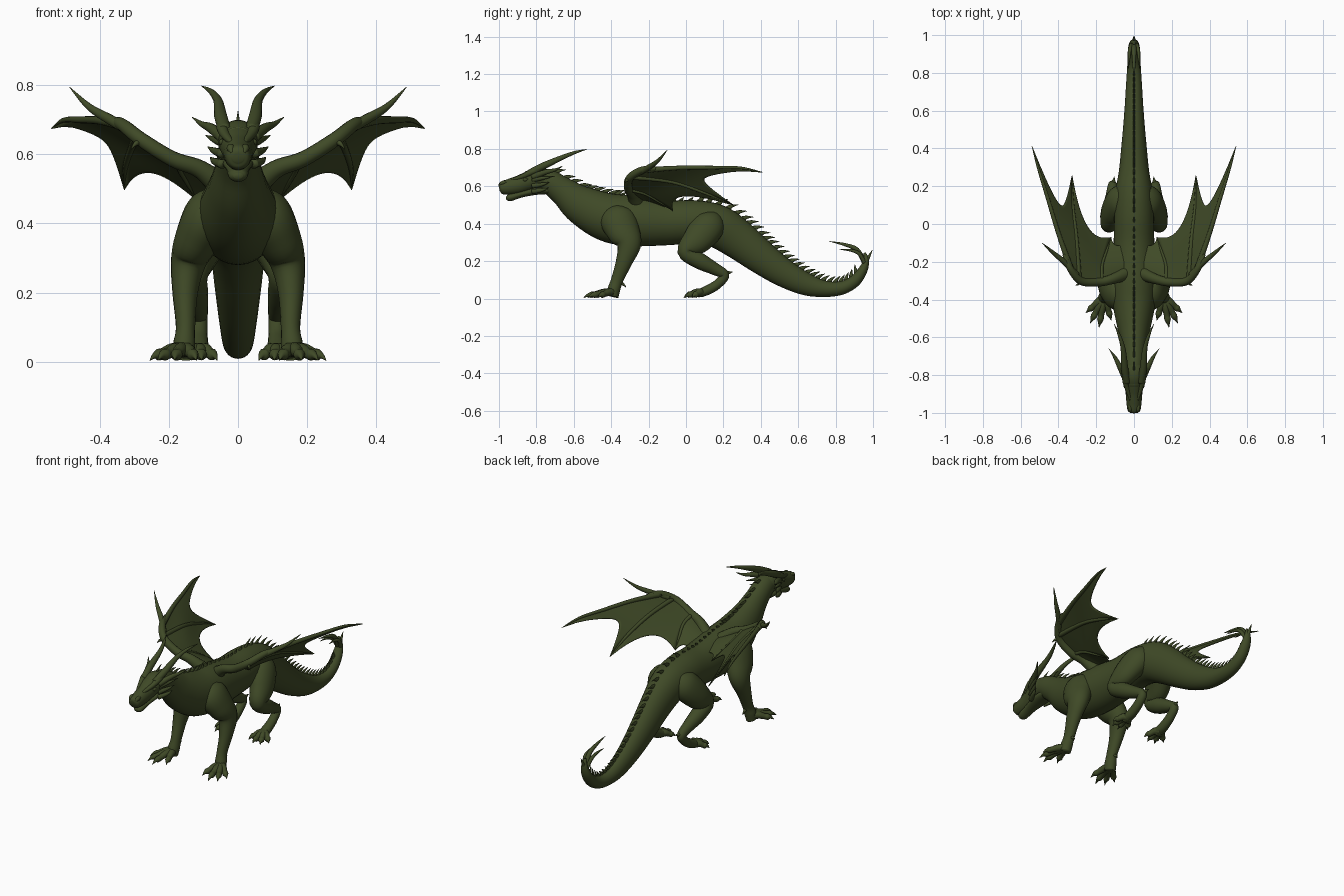
import bpy, bmesh, math
from mathutils import Vector

green = bpy.data.materials.new("dark moss green")
green.diffuse_color = (0.050, 0.068, 0.020, 1)


def spline(pts, steps=6):
    """Smooth curve through points; extra numbers (radii) are carried along."""
    p = [pts[0]] + list(pts) + [pts[-1]]
    out = []
    for i in range(1, len(p) - 2):
        for k in range(steps):
            t = k / steps
            out.append([0.5 * (2 * b + (c - a) * t + (2 * a - 5 * b + 4 * c - d) * t * t
                               + (3 * b - a - 3 * c + d) * t ** 3)
                        for a, b, c, d in zip(p[i - 1], p[i], p[i + 1], p[i + 2])])
    return out + [list(pts[-1])]


def tube(bm, pts, sides=14, ref=(1, 0, 0), steps=6):
    """Sweep an ellipse along points (x, y, z, side radius[, other radius])."""
    path = spline([tuple(q) if len(q) == 5 else tuple(q) + (q[3],) for q in pts], steps)
    pos = [Vector(q[:3]) for q in path]
    s = Vector(ref)
    prev = None
    for i, q in enumerate(path):
        t = (pos[min(i + 1, len(pos) - 1)] - pos[max(i - 1, 0)]).normalized()
        s = (s - t * s.dot(t)).normalized()
        n = t.cross(s)
        rw, rh = max(q[3], .0008), max(q[4], .0008)
        ring = []
        for k in range(sides):
            a = 2 * math.pi * k / sides
            ring.append(bm.verts.new(pos[i] + s * (rw * math.cos(a)) + n * (rh * math.sin(a))))
        if prev:
            for k in range(sides):
                j = (k + 1) % sides
                bm.faces.new((prev[k], prev[j], ring[j], ring[k]))
        else:
            bm.faces.new(ring)
        prev = ring
    bm.faces.new(prev)


def finish(bm, name, mirror=False, thick=0):
    bmesh.ops.recalc_face_normals(bm, faces=bm.faces)
    for f in bm.faces:
        f.smooth = True
    me = bpy.data.meshes.new(name)
    bm.to_mesh(me)
    bm.free()
    me.materials.append(green)
    ob = bpy.data.objects.new(name, me)
    bpy.context.collection.objects.link(ob)
    if thick:
        mod = ob.modifiers.new("thickness", 'SOLIDIFY')
        mod.thickness, mod.offset = thick, 0
    if mirror:
        mod = ob.modifiers.new("mirror", 'MIRROR')
        mod.use_mirror_merge = False
    return ob


def part(name, tubes, mirror=False, **kw):
    bm = bmesh.new()
    for pts in tubes:
        tube(bm, pts, **kw)
    return finish(bm, name, mirror)


# Neck, trunk and tail in one loft: y, z, half width, half height
trunk = [(-.86, .635, .045, .045), (-.75, .632, .055, .062), (-.66, .575, .063, .075),
         (-.56, .50, .085, .105), (-.42, .435, .113, .13), (-.28, .415, .118, .135),
         (-.10, .405, .108, .12), (.05, .41, .105, .115), (.17, .385, .098, .115),
         (.28, .315, .08, .105), (.40, .222, .068, .09), (.52, .138, .057, .075),
         (.64, .077, .048, .06), (.74, .052, .042, .044), (.83, .056, .036, .036),
         (.90, .092, .033, .032), (.945, .15, .029, .025), (.963, .205, .018, .015),
         (.955, .245, .006, .006)]
trunk = [(0,) + q for q in trunk]
part("body_and_tail", [trunk], sides=28)

# Row of back-swept spines following the top of the body
bm = bmesh.new()
path = spline(trunk, 30)
last = -.775
for i in range(1, len(path) - 1):
    _, y, z, _, rh = path[i]
    if y < last or y > .935 or path[i][2] > .17 and y > .9:
        continue
    t = Vector((0, path[i + 1][1] - path[i - 1][1], path[i + 1][2] - path[i - 1][2])).normalized()
    up = Vector((0, -t.z, t.y))
    if y < -.36:
        h, gap = .034, .045
    elif y < .06:
        h, gap = .016, .04
    else:
        h, gap = .040 - .014 * y, .036
    last = y + gap * max(t.y, .5)
    b = Vector((0, y, z)) + up * (rh - .008)
    m = b + up * (h * .6) + t * (h * .35)
    e = b + up * (h + .008) + t * (h * 1.15)
    tube(bm, [(*b, .007, .017), (*m, .004, .009), (*e, .001, .001)], sides=8, steps=3)
finish(bm, "back_spines")

# Hooked spikes at the tail end
part("tail_tip_spike", [
    [(0, .955, .19, .014), (0, .915, .26, .013), (0, .85, .288, .009), (0, .765, .306, .001)],
    [(0, .955, .18, .014), (0, .978, .225, .008), (0, .997, .26, .001)]], sides=10)
part("tail_side_spikes", [
    [(.01, .955, .19, .011), (.022, .925, .24, .010), (.026, .88, .258, .007), (.03, .82, .262, .001)]],
    True, sides=10)

# Head
part("skull", [[(0, -.999, .59, .016, .014), (0, -.988, .592, .033, .033), (0, -.945, .597, .040, .043),
                (0, -.89, .61, .045, .049), (0, -.84, .628, .054, .053), (0, -.79, .642, .059, .058),
                (0, -.72, .63, .048, .052)]], sides=22)
part("lower_jaw", [[(0, -.962, .538, .014, .008), (0, -.942, .54, .028, .02), (0, -.88, .558, .034, .018),
                    (0, -.80, .576, .046, .022), (0, -.73, .58, .044, .022)]], sides=18)
part("brow_ridges", [[(.018, -.93, .634, .008), (.036, -.87, .655, .013), (.048, -.82, .678, .015),
                      (.056, -.76, .695, .003)]], True)
part("nostrils", [[(.018, -.998, .605, .004), (.021, -.98, .618, .012), (.022, -.95, .622, .004)]], True)
part("eyes", [[(.041, -.872, .632, .003), (.045, -.86, .635, .010), (.05, -.845, .64, .003)]], True)
part("horns", [[(.038, -.84, .67, .018), (.05, -.76, .71, .019), (.058, -.66, .755, .013),
                (.078, -.59, .782, .008), (.105, -.53, .798, .001)]], True)
part("side_horns", [[(.045, -.82, .65, .017), (.078, -.75, .676, .014), (.105, -.70, .688, .008),
                     (.133, -.66, .708, .001)]], True)
part("cheek_spikes", [[(.045, -.82, z - .02, .014), (.068, -.77, z - .012, .010), (x, yy, z, .001)]
                      for x, yy, z in ((.093, -.70, .655), (.088, -.73, .622), (.08, -.735, .592))], True, sides=10)

# Front legs with splayed toes
part("front_legs", [[(.035, -.37, .47, .045), (.075, -.365, .43, .075, .095), (.115, -.335, .36, .067, .09),
                     (.143, -.305, .29, .052, .066), (.153, -.33, .20, .037, .045),
                     (.152, -.368, .10, .028, .033), (.156, -.385, .05, .032, .034), (.16, -.395, .012, .03, .034)]],
     True, sides=18)


def toes(name, ankle, tips):
    ax, ay, az = ankle
    rows = []
    for x, y in tips:
        at = lambda f: (ax + (x - ax) * f, ay + (y - ay) * f)
        rows.append([(*at(0), az, .024), (*at(.35), .033, .02), (*at(.6), .024, .016), (*at(.74), .020, .017),
                     (*at(.86), .017, .009), (*at(1), .004, .001)])
    part(name, rows, True, sides=10, steps=4)


toes("front_toes", (.158, -.385, .035), [(.255, -.47), (.232, -.525), (.185, -.548), (.12, -.51)])
part("front_spurs", [[(.152, -.36, .09, .012), (.152, -.335, .075, .007), (.152, -.32, .06, .001)]], True)

# Hind legs: thigh, shank and raised hock
part("hind_legs", [[(.04, .15, .43, .05), (.075, .125, .39, .07, .085), (.115, .06, .315, .06, .08),
                    (.132, .0, .25, .045, .046), (.128, .075, .20, .042, .044), (.118, .15, .16, .032, .034),
                    (.113, .205, .125, .025, .026), (.113, .17, .078, .025, .025), (.113, .115, .045, .028, .026),
                    (.113, .06, .025, .032, .02)]], True, sides=18)
part("hock_spurs", [[(.113, .19, .125, .02), (.108, .225, .137, .01), (.104, .25, .142, .001)]], True)
toes("hind_toes", (.113, .09, .032), [(.18, .035), (.15, -.005), (.105, -.012), (.06, .015)])

# Wings: arm, thumb claw and finger bones
finger1 = [(.335, -.235, .685, .016), (.40, -.05, .698, .012), (.455, .13, .70, .010),
           (.505, .29, .699, .007), (.54, .41, .675, .001)]
finger2 = [(.29, -.30, .65, .014), (.305, -.08, .625, .011), (.325, .10, .565, .009), (.328, .256, .498, .001)]
finger3 = [(.17, -.30, .582, .012), (.17, -.22, .56, .009), (.145, -.14, .515, .007), (.12, -.07, .47, .001)]
root = [(.03, -.30, .52, .01), (.035, -.22, .52, .01), (.04, -.15, .50, .01), (.04, -.09, .48, .01)]
part("wing_bones", [
    [(.04, -.26, .50, .04), (.11, -.29, .557, .027), (.19, -.308, .587, .023), (.28, -.302, .643, .021),
     (.338, -.235, .688, .018), (.37, -.16, .695, .010)],
    [(.30, -.27, .66, .014), (.365, -.205, .698, .015), (.43, -.15, .737, .010), (.487, -.10, .794, .001)],
    [(.28, -.295, .635, .012), (.295, -.318, .632, .007), (.31, -.325, .615, .001)],
    finger1, finger2, finger3], True, sides=12, ref=(0, 0, 1))

# Wing membranes with scalloped trailing edges
bm = bmesh.new()
N, M = 20, 14


def sample(curve, u):
    f = u * (len(curve) - 1)
    i = min(int(f), len(curve) - 2)
    return Vector(curve[i][:3]).lerp(Vector(curve[i + 1][:3]), f - i)


for a, b, depth in ((finger1, finger2, .45), (finger2, finger3, .36), (finger3, root, .2)):
    ca, cb = spline(a, 8), spline(b, 8)
    grid = []
    for i in range(N + 1):
        row = []
        for j in range(M + 1):
            v = j / M
            u = i / N * (1 - depth * (4 * v * (1 - v)) ** .7)
            row.append(bm.verts.new(sample(ca, u).lerp(sample(cb, u), v)))
        grid.append(row)
    for i in range(N):
        for j in range(M):
            bm.faces.new((grid[i][j], grid[i][j + 1], grid[i + 1][j + 1], grid[i + 1][j]))
finish(bm, "wing_membranes", True, thick=.005)
